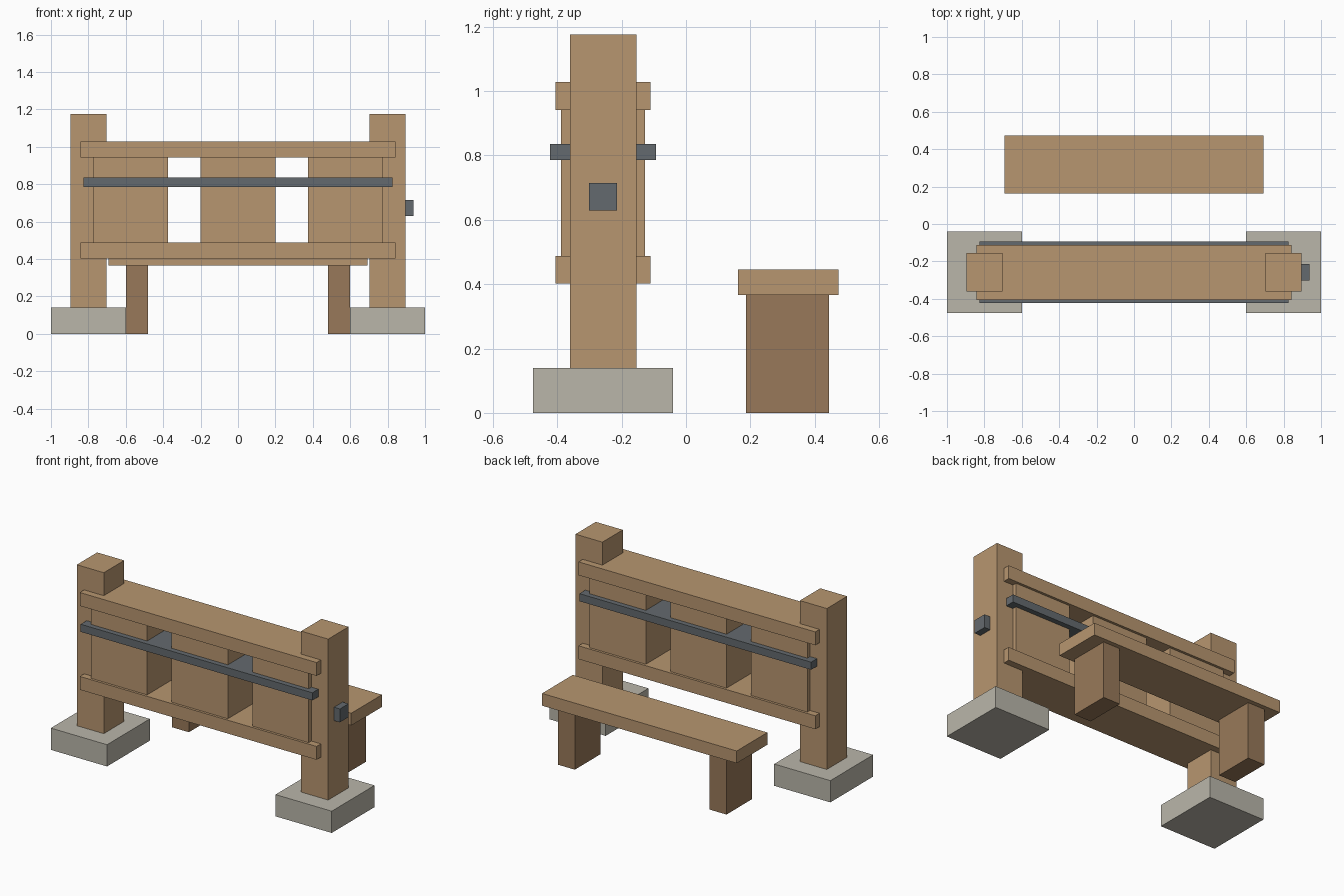
import bpy

if "Cube" in bpy.data.objects:
    bpy.data.objects.remove(bpy.data.objects["Cube"])


def material(name, rgb):
    m = bpy.data.materials.new(name)
    m.diffuse_color = (*rgb, 1)
    m.use_nodes = True
    m.node_tree.nodes["Principled BSDF"].inputs["Base Color"].default_value = m.diffuse_color
    return m


WOOD = material("wood", (0.477, 0.306, 0.162))
DARK_WOOD = material("dark_wood", (0.314, 0.191, 0.10))
STONE = material("stone", (0.49, 0.468, 0.402))
METAL = material("metal", (0.127, 0.144, 0.156))


def box(name, x, y, z, mat):
    """Box given by its (min, max) range on each axis."""
    centre = [(a + b) / 2 for a, b in (x, y, z)]
    bpy.ops.mesh.primitive_cube_add(size=1, location=centre)
    ob = bpy.context.object
    ob.name = name
    ob.scale = [b - a for a, b in (x, y, z)]
    bpy.ops.object.transform_apply(location=False, rotation=False, scale=True)
    ob.data.materials.append(mat)
    return ob


# Mirrored supports: stone footings, posts and bench legs
for side, s in (("left", -1), ("right", 1)):
    def span(a, b):
        return tuple(sorted((s * a, s * b)))
    box(f"{side}_footing", span(0.6, 1.0), (-0.475, -0.04), (0, 0.14), STONE)
    box(f"{side}_post", span(0.703, 0.895), (-0.361, -0.154), (0.14, 1.176), WOOD)
    box(f"{side}_bench_leg", span(0.48, 0.6), (0.186, 0.445), (0, 0.366), DARK_WOOD)

# Thick horizontal beams running through the posts
box("lower_beam", (-0.843, 0.843), (-0.405, -0.111), (0.402, 0.488), WOOD)
box("upper_beam", (-0.843, 0.843), (-0.405, -0.111), (0.942, 1.028), WOOD)

# Three blocks between the beams, with open gaps
for name, x in (("left", -0.575), ("middle", 0), ("right", 0.575)):
    box(f"{name}_block", (x - 0.2, x + 0.2), (-0.389, -0.127), (0.488, 0.942), WOOD)

# Metal strap slab and the stub on the right post
box("metal_strap", (-0.825, 0.825), (-0.422, -0.094), (0.786, 0.835), METAL)
box("post_stub", (0.88, 0.937), (-0.302, -0.214), (0.629, 0.715), METAL)

# Bench seat
box("bench_seat", (-0.693, 0.693), (0.162, 0.474), (0.366, 0.445), WOOD)
